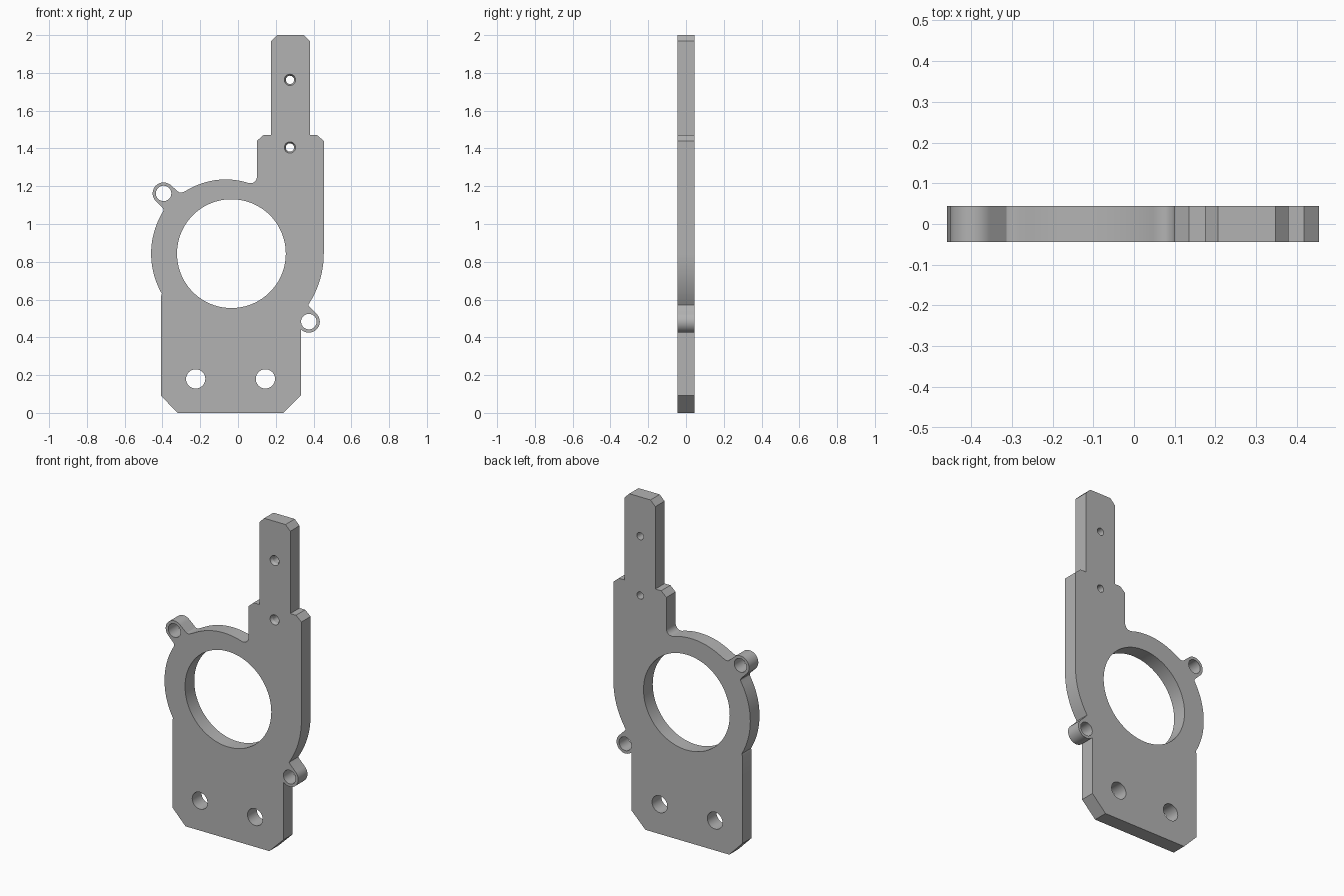
import bpy, bmesh
from math import cos, sin, radians
from mathutils import Matrix

cube = bpy.data.objects.get("Cube")
if cube:
    bpy.data.objects.remove(cube, do_unlink=True)

HALF = 0.044          # half of the plate thickness
BORE = (-0.035, 0.843)

grey = bpy.data.materials.new("plain grey")
grey.use_nodes = True
GREY = (0.45, 0.45, 0.45, 1)
grey.diffuse_color = GREY
grey.node_tree.nodes["Principled BSDF"].inputs["Base Color"].default_value = GREY


def arc(centre, r, a, b, n):
    """Points along an arc from angle a to b in degrees."""
    angles = [radians(a + (b - a) * i / n) for i in range(n + 1)]
    return [(centre[0] + r * cos(t), centre[1] + r * sin(t)) for t in angles]


def make_object(name, bm):
    mesh = bpy.data.meshes.new(name)
    bm.to_mesh(mesh)
    bm.free()
    mesh.materials.append(grey)
    ob = bpy.data.objects.new(name, mesh)
    bpy.context.collection.objects.link(ob)
    return ob


# Plate outline, counter-clockwise from the chamfered foot
lower_ear, upper_ear = (0.375, 0.483), (-0.394, 1.162)
outline = [(-0.32, 0), (0.24, 0), (0.333, 0.092)]
outline += arc(lower_ear, 0.058, 223.6, 405, 28)
outline += [(0.378, 0.562), (0.372, 0.571)]
outline += arc(BORE, 0.489, -32.5, 0, 16)
# shouldered arm with chamfered corners
outline += [(0.454, 1.44), (0.418, 1.471), (0.38, 1.471), (0.38, 1.968),
            (0.348, 2), (0.206, 2), (0.174, 1.968), (0.174, 1.471),
            (0.135, 1.471), (0.1, 1.44)]
outline += arc((0.065, 1.25), 0.035, 0, -70, 8)
# ring top, upper ear, ring side
outline += arc((-0.065, 0.843), 0.393, 71.5, 118, 24)
outline += [(-0.28, 1.174), (-0.293, 1.168), (-0.303, 1.166), (-0.313, 1.168)]
outline += arc(upper_ear, 0.058, 45, 225, 28)
outline += [(-0.4, 1.086), (-0.395, 1.079), (-0.395, 1.071)]
outline += arc(BORE, 0.425, 149, 210, 28)
outline += [(-0.407, 0.62), (-0.407, 0.09)]

bm = bmesh.new()
front = bm.faces.new([bm.verts.new((x, -HALF, z)) for x, z in outline])
side = bmesh.ops.extrude_face_region(bm, geom=[front])["geom"]
moved = [v for v in side if isinstance(v, bmesh.types.BMVert)]
bmesh.ops.translate(bm, verts=moved, vec=(0, 2 * HALF, 0))
bmesh.ops.recalc_face_normals(bm, faces=bm.faces)
plate = make_object("mounting_plate", bm)


def cut(x, z, r, y=0, depth=0.2, front_r=None, sides=32):
    """Cut a round or conical hole along y."""
    bm = bmesh.new()
    turn = Matrix.Translation((x, y, z)) @ Matrix.Rotation(radians(90), 4, "X")
    bmesh.ops.create_cone(bm, cap_ends=True, segments=sides, radius1=r,
                          radius2=front_r or r, depth=depth, matrix=turn)
    cutter = make_object("hole_cutter", bm)
    cutter.hide_render = True
    mod = plate.modifiers.new("hole", "BOOLEAN")
    mod.operation, mod.solver, mod.object = "DIFFERENCE", "EXACT", cutter
    bpy.ops.object.modifier_apply(modifier=mod.name)
    bpy.data.objects.remove(cutter, do_unlink=True)


bpy.ops.object.select_all(action="DESELECT")
plate.select_set(True)
bpy.context.view_layer.objects.active = plate

# Large bore, ear holes and foot holes
cut(*BORE, 0.288, sides=96)
for ear in (lower_ear, upper_ear):
    cut(*ear, 0.041)
for x in (-0.224, 0.145):
    cut(x, 0.18, 0.051)
# Arm screw holes, countersunk at the front
for z in (1.763, 1.405):
    cut(0.275, z, 0.022)
    cut(0.275, z, 0.015, y=-0.034, depth=0.04, front_r=0.035)

bpy.ops.object.shade_smooth_by_angle(angle=radians(25))
